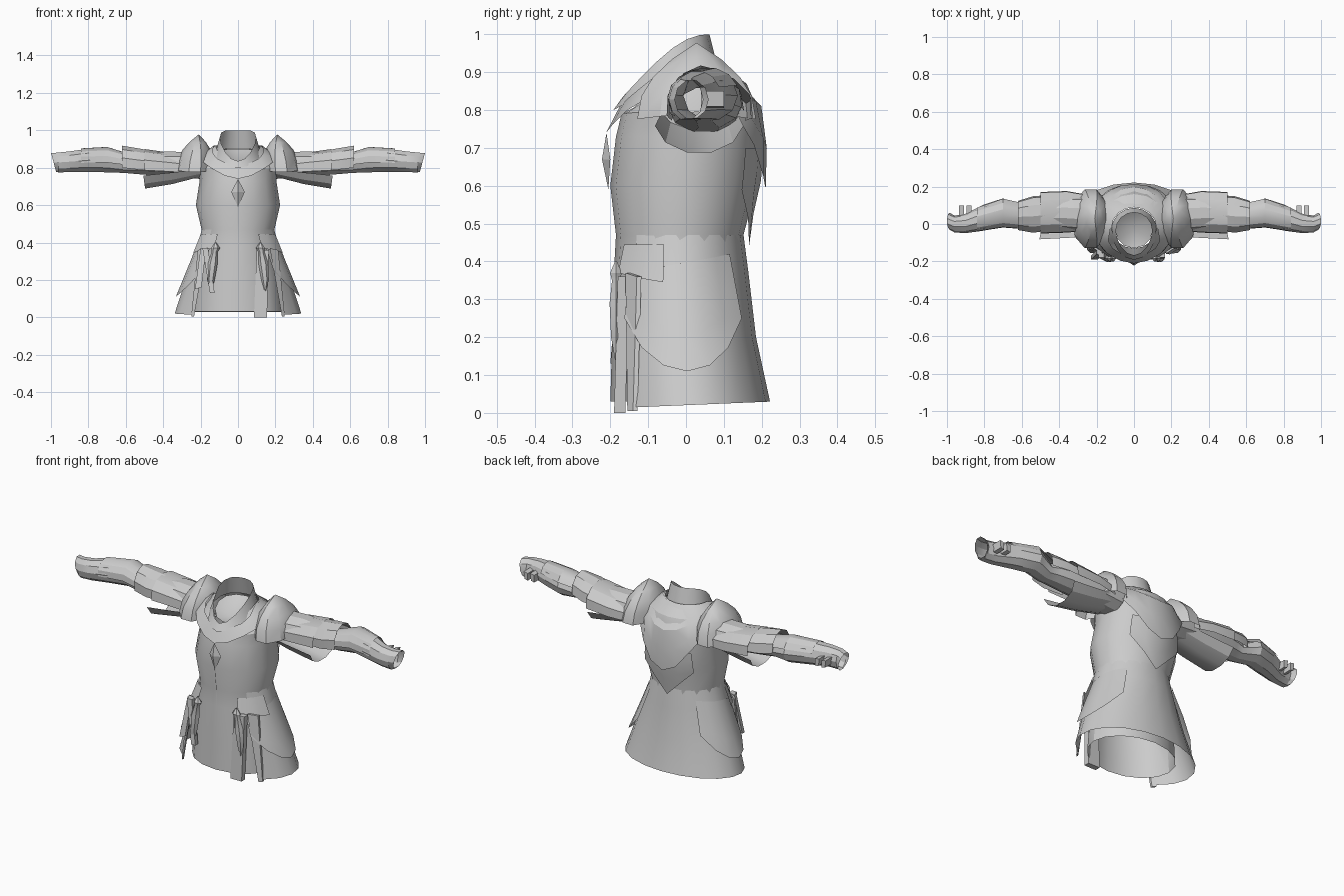
import bpy, bmesh
from math import sin, cos, radians, pi
from mathutils import Vector

if "Cube" in bpy.data.objects:
    bpy.data.objects.remove(bpy.data.objects["Cube"])

grey = bpy.data.materials.new("plain_grey")
grey.use_nodes = True
grey.diffuse_color = (0.6, 0.6, 0.6, 1)
grey.node_tree.nodes["Principled BSDF"].inputs["Base Color"].default_value = (0.6, 0.6, 0.6, 1)


def finish(name, bm, mirror=False, angle=28):
    bmesh.ops.remove_doubles(bm, verts=bm.verts, dist=0.0005)
    bmesh.ops.recalc_face_normals(bm, faces=bm.faces)
    me = bpy.data.meshes.new(name)
    bm.to_mesh(me)
    bm.free()
    me.materials.append(grey)
    ob = bpy.data.objects.new(name, me)
    bpy.context.collection.objects.link(ob)
    if mirror:
        ob.modifiers.new("mirror", "MIRROR").use_mirror_merge = False
    bpy.ops.object.select_all(action="DESELECT")
    ob.select_set(True)
    bpy.context.view_layer.objects.active = ob
    bpy.ops.object.shade_smooth_by_angle(angle=radians(angle))


def surface(name, fn, nu, nv, mirror=False):
    """Grid of quads from a function of u and v, both 0 to 1."""
    bm = bmesh.new()
    g = [[bm.verts.new(fn(i / nu, j / nv)) for i in range(nu + 1)] for j in range(nv + 1)]
    for j in range(nv):
        for i in range(nu):
            bm.faces.new((g[j][i], g[j][i + 1], g[j + 1][i + 1], g[j + 1][i]))
    finish(name, bm, mirror)


def mix(a, b, t):
    return a + (b - a) * t


def pick(rows, t):
    f = t * (len(rows) - 1)
    i = min(int(f + 1e-6), len(rows) - 2)
    return [mix(p, q, f - i) for p, q in zip(rows[i], rows[i + 1])]


def ring(row, a, off=0):
    z, hx, yf, yb = row
    return Vector(((hx + off) * cos(a), (yf + yb) / 2 + ((yb - yf) / 2 + off) * sin(a), z))


def at_height(rows, z, a, off=0):
    for p, q in zip(rows, rows[1:]):
        if p[0] <= z <= q[0]:
            t = (z - p[0]) / (q[0] - p[0])
            return ring([mix(m, n, t) for m, n in zip(p, q)], a, off)
    return ring(rows[0] if z < rows[0][0] else rows[-1], a, off)


def arm_shell(name, rows, a0, a1, nu, slant=0):
    """Tube or part tube along x; rows hold x, centre y, centre z, radii."""
    def fn(u, v):
        x, cy, cz, ry, rz = pick(rows, v)
        a = radians(mix(a0, a1, u))
        return (x + slant * (sin(a) - 1) * (v > 0.99), cy + ry * cos(a), cz + rz * sin(a))
    surface(name, fn, nu, len(rows) - 1, True)


def block(name, corners, depth, mirror=False):
    """Slab from an outline, made thick towards +y."""
    bm = bmesh.new()
    face = bm.faces.new([bm.verts.new(c) for c in corners])
    ext = bmesh.ops.extrude_face_region(bm, geom=[face])["geom"]
    bmesh.ops.translate(bm, verts=[v for v in ext if isinstance(v, bmesh.types.BMVert)], vec=(0, depth, 0))
    finish(name, bm, mirror)


# Tunic body with the inner skirt: height, half width, front y, back y
body = [(0.03, 0.24, -0.2, 0.16), (0.2, 0.225, -0.195, 0.16), (0.38, 0.2, -0.19, 0.16),
        (0.47, 0.195, -0.185, 0.152), (0.6, 0.225, -0.2, 0.185), (0.73, 0.205, -0.185, 0.195),
        (0.8, 0.215, -0.17, 0.19), (0.87, 0.18, -0.15, 0.16), (0.92, 0.12, -0.13, 0.09)]


def tunic(u, v):
    a = 2 * pi * u
    p = ring(pick(body, v), a)
    if p.z > 0.8:
        p.z = mix(p.z, 0.79, 0.9 * max(-sin(a), 0) ** 1.5)
    return p


surface("tunic_body", tunic, 16, len(body) - 1)


# Hollow of the neck and the standing collar, open in a V at the front
def front_dip(a, power):
    return ((1 - sin(a)) / 2) ** power


def neck_lining(u, v):
    a = 2 * pi * u
    return (0.1 * v * cos(a), -0.03 + 0.1 * v * sin(a), 0.82 + 0.08 * v * (1 - 0.9 * front_dip(a, 2)))


surface("neck_lining", neck_lining, 12, 1)


def collar(u, v):
    a = 2 * pi * u
    r = mix(0.122, 0.097, v)
    return (r * cos(a), -0.035 + (r + 0.035 * front_dip(a, 2)) * sin(a),
            mix(0.9 - 0.1 * front_dip(a, 2), 1.0 - 0.165 * front_dip(a, 2.2), v))


surface("collar", collar, 16, 1)


# Draped cowl, pointed at the back
def cowl(u, v):
    a = 2 * pi * u
    s = sin(a)
    low = 0.84 - (0.1 * s ** 4 if s < 0 else 0.25 * s ** 3)
    high = 0.92 - 0.105 * max(-s, 0) ** 2
    return at_height(body, mix(high, low, v), a, 0.006 + 0.022 * v)


surface("cowl", cowl, 20, 3)


def back_point(u, v):
    a = radians(mix(50, 130, u))
    low = 0.44 + 0.3 * abs(u - 0.5)
    return at_height(body, mix(0.7, low, v), a, 0.012)


surface("back_point", back_point, 4, 3)

# Outer skirt, open at the front
skirt = [(0.02, 0.34, -0.2, 0.222), (0.2, 0.28, -0.195, 0.185),
         (0.37, 0.222, -0.193, 0.165), (0.47, 0.194, -0.184, 0.152)]


def outer_skirt(u, v):
    p = ring(pick(skirt, v), radians(mix(-43, 223, u)))
    if v == 0:
        p.z = 0.015 + 0.042 * (p.y + 0.13)
    return p


surface("outer_skirt", outer_skirt, 14, 3)


# Rounded hip plates and the belt flaps in front of them
def hip_plate(u, v):
    a = radians(mix(-48, 48, u))
    low = 0.11 + 0.14 * abs(2 * u - 1) ** 2
    return at_height(skirt, mix(mix(0.37, 0.42, u), low, v), a, 0.002 + 0.02 * v)


surface("hip_plate", hip_plate, 6, 3, True)


def belt_flap(u, v):
    return at_height(skirt, mix(0.445, mix(0.37, 0.345, u), v), radians(mix(-58, -14, u)), 0.004 + 0.012 * v)


surface("belt_flap", belt_flap, 3, 1, True)

# Belt hangings
block("front_strap", [(0.085, -0.19, 0.0), (0.155, -0.19, 0.0), (0.165, -0.18, 0.36), (0.1, -0.18, 0.36)], 0.03)
block("side_strap", [(0.235, -0.155, 0.005), (0.25, -0.14, 0.005), (0.215, -0.13, 0.36), (0.17, -0.16, 0.37)],
      0.012, True)
block("slanted_strap", [(-0.15, -0.2, 0.13), (-0.125, -0.2, 0.13), (-0.16, -0.18, 0.37), (-0.19, -0.18, 0.37)], 0.025)
block("hip_strap", [(-0.23, -0.19, 0.15), (-0.195, -0.19, 0.16), (-0.17, -0.17, 0.37), (-0.2, -0.16, 0.37)], 0.02)
spindle = [(0.14, 0.145, 0.004), (0.2, 0.145, 0.02), (0.29, 0.135, 0.026), (0.35, 0.125, 0.016),
           (0.37, 0.12, 0.024), (0.4, 0.12, 0.004)]


def hanging_charm(u, v):
    z, x, r = pick(spindle, v)
    return (x + r * cos(2 * pi * u), -0.185 + 0.75 * r * sin(2 * pi * u), z)


surface("hanging_charm", hanging_charm, 6, len(spindle) - 1, True)

# Chest gem and the seam under it
bm = bmesh.new()
edge = [bm.verts.new(p) for p in ((0, -0.21, 0.74), (0.036, -0.2, 0.67), (0, -0.205, 0.59), (-0.036, -0.2, 0.67))]
tip = bm.verts.new((0, -0.222, 0.67))
for i in range(4):
    bm.faces.new((edge[i], edge[(i + 1) % 4], tip))
bm.faces.new(edge)
finish("chest_gem", bm, angle=10)
surface("front_seam", lambda u, v: at_height(body, mix(0.38, 0.6, v), radians(mix(-90.6, -89.4, u)), 0.004), 1, 5)


# Domed shoulder caps, peaked towards the neck
def shoulder_cap(u, v):
    a = 2 * pi * u
    r = 1 - v ** 1.9
    x = 0.232 + 0.102 * r * cos(a) - 0.022 * v
    return (x, 0.028 + 0.165 * r * sin(a), 0.795 + 0.183 * v ** 0.85 - 0.02 * (1 - v) * abs(sin(a)))


surface("shoulder_cap", shoulder_cap, 10, 4, True)

# Sleeves, cut at a slant at the wrist
arm_shell("sleeve", [(0.18, 0.05, 0.81, 0.1, 0.075), (0.38, 0.06, 0.82, 0.09, 0.07),
                     (0.56, 0.05, 0.82, 0.07, 0.055), (0.61, 0.045, 0.815, 0.062, 0.045),
                     (0.7, 0.065, 0.838, 0.072, 0.066), (0.8, 0.035, 0.84, 0.07, 0.065),
                     (0.9, 0.003, 0.832, 0.052, 0.058), (0.96, 0.0, 0.828, 0.045, 0.056),
                     (1.0, 0.015, 0.828, 0.045, 0.052)], 0, 360, 10, 0.014)

# Overlapping upper arm plates
arm_shell("upper_arm_plate", [(0.25, 0.06, 0.79, 0.1, 0.07), (0.36, 0.065, 0.8, 0.115, 0.08),
                              (0.5, 0.06, 0.81, 0.115, 0.09)], -15, 195, 6)
arm_shell("elbow_plate", [(0.43, 0.06, 0.81, 0.095, 0.075), (0.54, 0.05, 0.82, 0.1, 0.085),
                          (0.62, 0.045, 0.83, 0.08, 0.088)], -10, 200, 6)
arm_shell("forearm_plate", [(0.57, 0.04, 0.82, 0.07, 0.052), (0.7, 0.06, 0.84, 0.08, 0.073),
                            (0.84, 0.025, 0.838, 0.066, 0.067)], 20, 190, 6)

# Flared trough-shaped plate hanging below each upper arm
arm_shell("under_arm_plate", [(0.2, 0.035, 0.8, 0.1, 0.05), (0.35, 0.035, 0.785, 0.11, 0.075),
                              (0.52, 0.035, 0.77, 0.118, 0.085)], 188, 352, 5, 0.012)

# Wrist buckles
for k in range(2):
    x = 0.87 + 0.04 * k
    block(f"wrist_buckle_{k + 1}", [(x, 0.04, 0.805), (x + 0.02, 0.04, 0.81), (x + 0.025, 0.04, 0.85),
                                    (x, 0.04, 0.845)], 0.06, True)
